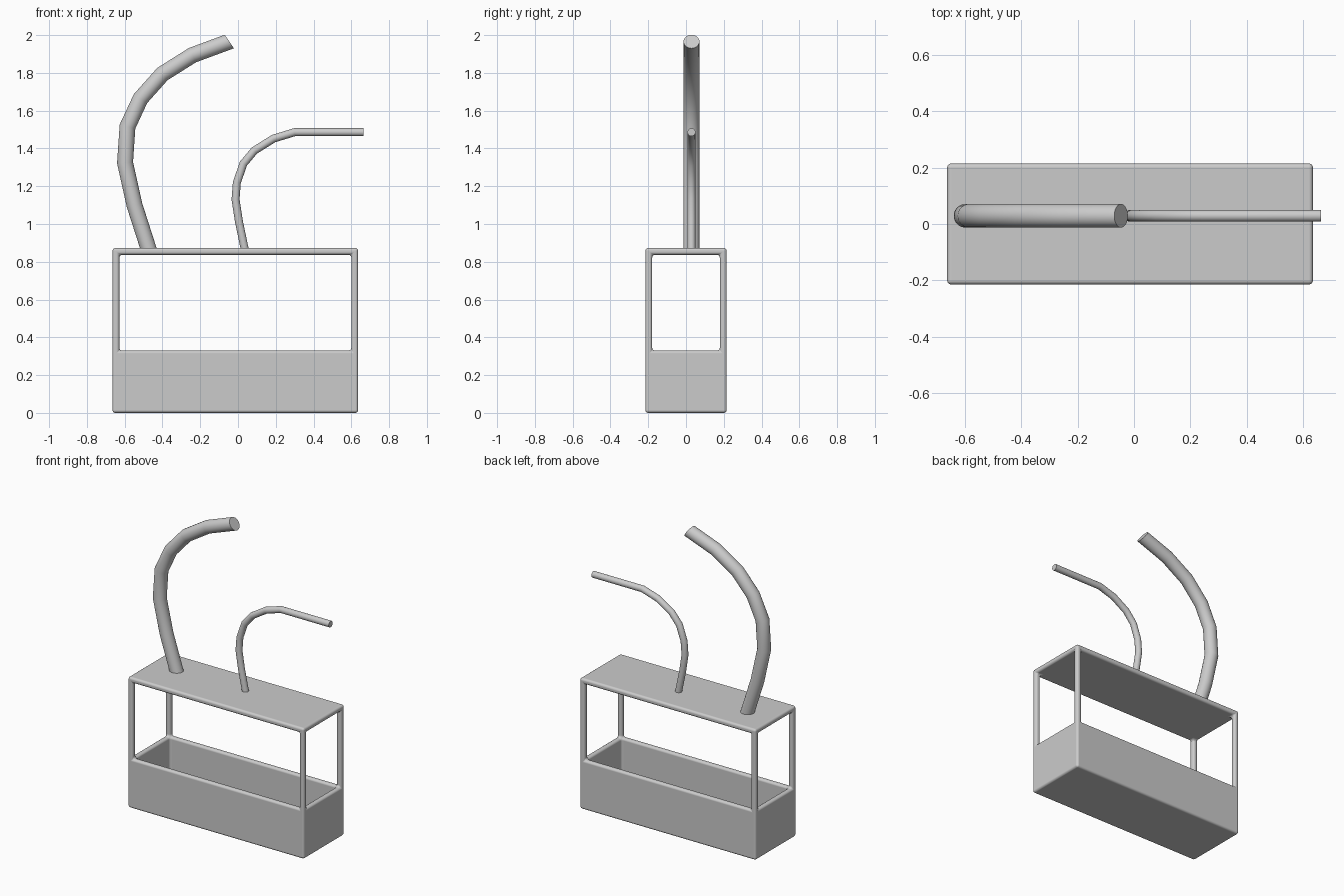
import bpy, bmesh, math
from mathutils import Vector

if "Cube" in bpy.data.objects:
    bpy.data.objects.remove(bpy.data.objects["Cube"])


def finish(name, bm):
    bmesh.ops.recalc_face_normals(bm, faces=bm.faces)
    mesh = bpy.data.meshes.new(name)
    bm.to_mesh(mesh)
    bm.free()
    obj = bpy.data.objects.new(name, mesh)
    bpy.context.collection.objects.link(obj)
    return obj


def lattice(name, xs, ys, zs, solid):
    """Skin the solid cells of a coarse block lattice."""
    axes = (xs, ys, zs)
    bm = bmesh.new()
    cache = {}

    def vert(key):
        if key not in cache:
            cache[key] = bm.verts.new([axes[a][key[a]] for a in range(3)])
        return cache[key]

    def filled(c):
        return all(0 <= c[a] < len(axes[a]) - 1 for a in range(3)) and solid(*c)

    for i in range(len(xs) - 1):
        for j in range(len(ys) - 1):
            for k in range(len(zs) - 1):
                if not filled((i, j, k)):
                    continue
                for a in range(3):
                    for side in (0, 1):
                        n = [i, j, k]
                        n[a] += 2 * side - 1
                        if filled(n):
                            continue
                        b, c = (a + 1) % 3, (a + 2) % 3
                        quad = []
                        for db, dc in ((0, 0), (1, 0), (1, 1), (0, 1)):
                            key = [i, j, k]
                            key[a] += side
                            key[b] += db
                            key[c] += dc
                            quad.append(vert(tuple(key)))
                        bm.faces.new(quad)
    return finish(name, bm)


def tube(name, path, y, radius, end_tilt=None, sides=32):
    """Mitred round tube along an x-z path, with optional slanted end."""
    pts = [Vector(p) for p in path]
    dirs = [(b - a).normalized() for a, b in zip(pts, pts[1:])]
    bm = bmesh.new()
    rings = []
    for i, p in enumerate(pts):
        d0, d1 = dirs[max(i - 1, 0)], dirs[min(i, len(dirs) - 1)]
        t = (d0 + d1).normalized()
        if i == len(pts) - 1 and end_tilt is not None:
            t = Vector((math.cos(end_tilt), math.sin(end_tilt)))
        across = Vector((-t.y, t.x)) * radius / t.dot(d0)
        ring = []
        for s in range(sides):
            ang = 2 * math.pi * s / sides
            q = p + across * math.cos(ang)
            ring.append(bm.verts.new((q.x, y + radius * math.sin(ang), q.y)))
        rings.append(ring)
    for r0, r1 in zip(rings, rings[1:]):
        for s in range(sides):
            n = (s + 1) % sides
            bm.faces.new((r0[s], r0[n], r1[n], r1[s]))
    bm.faces.new(rings[0])
    bm.faces.new(rings[-1])
    obj = finish(name, bm)
    bpy.ops.object.select_all(action='DESELECT')
    bpy.context.view_layer.objects.active = obj
    obj.select_set(True)
    bpy.ops.object.shade_smooth_by_angle(angle=math.radians(35))
    return obj


# Housing: open tub below, four corner posts, flat top plate
def housing_solid(i, j, k):
    wall_x, wall_y = i != 1, j != 1
    return (k in (0, 3)) or (k == 1 and (wall_x or wall_y)) or (k == 2 and wall_x and wall_y)


housing = lattice("housing",
                  (-0.664, -0.628, 0.600, 0.636),
                  (-0.215, -0.179, 0.179, 0.215),
                  (0.0, 0.036, 0.33, 0.837, 0.873), housing_solid)
housing.data.polygons.foreach_set("use_smooth", [True] * len(housing.data.polygons))
bevel = housing.modifiers.new("rounded_edges", 'BEVEL')
bevel.width = 0.015
bevel.segments = 4
bevel.limit_method = 'ANGLE'
bevel.harden_normals = True

# Thick curved pipe with a slanted mouth
tube("large_pipe",
     [(-0.471, 0.86), (-0.548, 1.10), (-0.598, 1.325), (-0.585, 1.516),
      (-0.516, 1.664), (-0.40, 1.794), (-0.241, 1.894), (-0.046, 1.966)],
     0.029, 0.042, end_tilt=math.radians(34))

# Thin curved pipe ending in a straight run
tube("small_pipe",
     [(0.037, 0.86), (0.005, 1.013), (-0.013, 1.13), (-0.006, 1.22), (0.029, 1.32),
      (0.087, 1.389), (0.188, 1.452), (0.299, 1.486), (0.664, 1.486)],
     0.029, 0.021)
